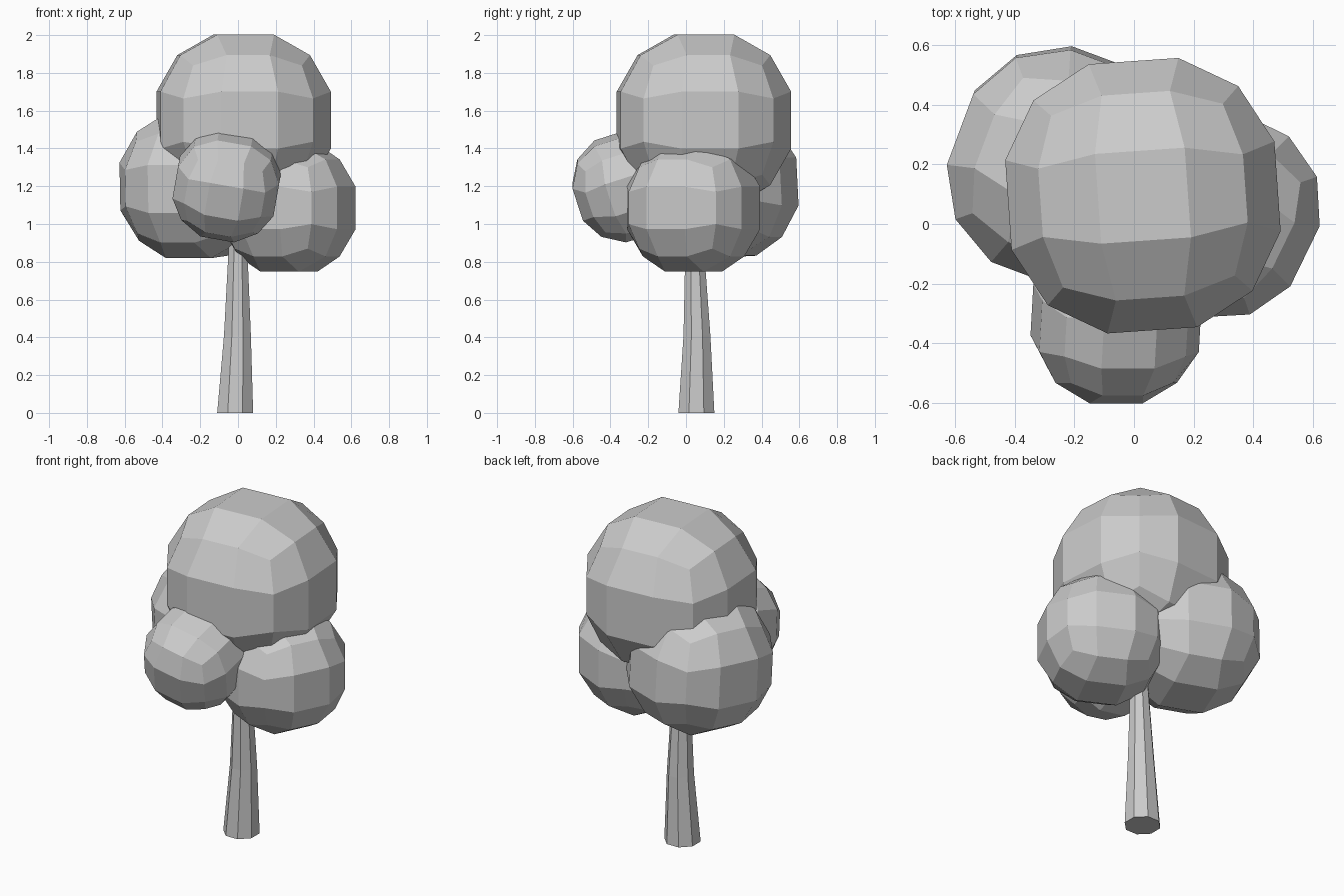
import bpy, bmesh, math
from mathutils import Matrix, Euler, Vector

if "Cube" in bpy.data.objects:
    bpy.data.objects.remove(bpy.data.objects["Cube"])


def make_object(name, bm):
    bmesh.ops.recalc_face_normals(bm, faces=bm.faces)
    mesh = bpy.data.meshes.new(name)
    bm.to_mesh(mesh)
    bm.free()
    obj = bpy.data.objects.new(name, mesh)
    bpy.context.collection.objects.link(obj)
    return obj


def foliage(name, centre, radius, rot):
    # Faceted ball: a cube with 3 x 3 faces per side pushed out to a sphere
    bm = bmesh.new()
    bmesh.ops.create_cube(bm, size=2)
    bmesh.ops.subdivide_edges(bm, edges=bm.edges[:], cuts=2, use_grid_fill=True)
    for v in bm.verts:
        v.co = v.co.normalized() * radius
    turn = Euler([math.radians(a) for a in rot]).to_matrix().to_4x4()
    bm.transform(Matrix.Translation(centre) @ turn)
    return make_object(name, bm)


def trunk(name, rings, sides=8):
    # Tapered, slightly bent stem lofted through octagonal rings
    bm = bmesh.new()
    loops = []
    for x, y, z, r in rings:
        angles = [2 * math.pi * (i + 0.5) / sides for i in range(sides)]
        loops.append([bm.verts.new(Vector((x + r * math.cos(a), y + r * math.sin(a), z)))
                      for a in angles])
    for low, high in zip(loops, loops[1:]):
        for i in range(sides):
            j = (i + 1) % sides
            bm.faces.new((low[i], low[j], high[j], high[i]))
    bm.faces.new(loops[0][::-1])
    bm.faces.new(loops[-1])
    return make_object(name, bm)


# Stem
trunk("trunk", [(-0.015, 0.055, 0, 0.103), (-0.003, 0.058, 0.41, 0.077),
                (0.0, 0.045, 0.9, 0.052), (0.0, 0.045, 1.25, 0.045)])

# Crown
foliage("top_foliage", (0.03, 0.095, 1.55), 0.5, (0, 0, 4))
foliage("right_foliage", (0.27, 0.04, 1.085), 0.373, (0, 0, -26))
foliage("back_left_foliage", (-0.225, 0.19, 1.205), 0.42, (3, 0, -20.5))
foliage("front_foliage", (-0.06, -0.315, 1.2), 0.3, (18, 10, 0))
